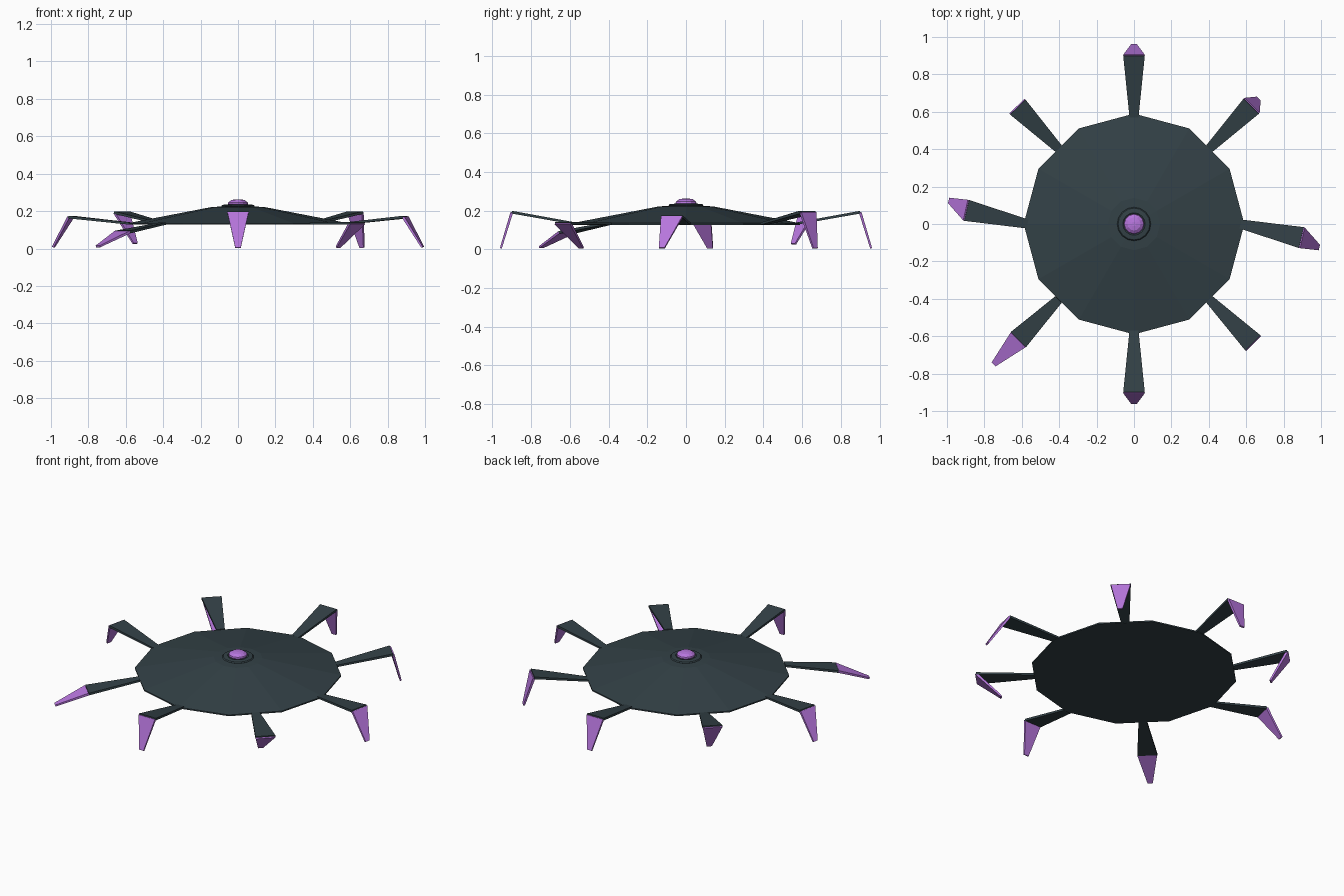
import bpy, bmesh, math
from mathutils import Vector

cube = bpy.data.objects.get("Cube")
if cube:
    bpy.data.objects.remove(cube, do_unlink=True)


def material(name, color):
    m = bpy.data.materials.new(name)
    m.use_nodes = True
    m.diffuse_color = (*color, 1)
    m.node_tree.nodes["Principled BSDF"].inputs["Base Color"].default_value = (*color, 1)
    return m


dark = material("dark slate", (0.033, 0.053, 0.062))
purple = material("purple", (0.47, 0.18, 0.72))


def finish(name, bm, mat):
    bmesh.ops.recalc_face_normals(bm, faces=bm.faces)
    mesh = bpy.data.meshes.new(name)
    bm.to_mesh(mesh)
    bm.free()
    mesh.materials.append(mat)
    obj = bpy.data.objects.new(name, mesh)
    bpy.context.collection.objects.link(obj)
    return obj


def lathe(name, profile, sides, mat):
    """Closed flat-faced solid from (radius, z) rings."""
    bm = bmesh.new()
    rings = []
    for r, z in profile:
        rings.append([bm.verts.new((r * math.cos(math.tau * i / sides),
                                    r * math.sin(math.tau * i / sides), z))
                      for i in range(sides)])
    for a, b in zip(rings, rings[1:]):
        for i in range(sides):
            j = (i + 1) % sides
            bm.faces.new((a[i], a[j], b[j], b[i]))
    bm.faces.new(rings[0])
    bm.faces.new(rings[-1])
    return finish(name, bm, mat)


def blade(name, start, end, widths, thicks, side, mat):
    """Tapered flat bar whose broad face spans the side direction."""
    normal = (end - start).normalized().cross(side).normalized()
    bm = bmesh.new()
    rings = []
    for p, w, t in zip((start, end), widths, thicks):
        rings.append([bm.verts.new(p + side * (w / 2 * u) + normal * (t / 2 * v))
                      for u, v in ((-1, -1), (1, -1), (1, 1), (-1, 1))])
    a, b = rings
    for i in range(4):
        j = (i + 1) % 4
        bm.faces.new((a[i], a[j], b[j], b[i]))
    bm.faces.new(a)
    bm.faces.new(b)
    return finish(name, bm, mat)


# Disc body, collar and central eye
lathe("body", [(0.59, 0.127), (0.59, 0.135), (0.14, 0.222), (0.05, 0.226)], 12, dark)
lathe("collar", [(0.07, 0.215), (0.09, 0.227), (0.085, 0.233), (0.06, 0.236), (0.05, 0.23)], 16, dark)
lathe("eye", [(0.04, 0.226), (0.054, 0.238), (0.052, 0.247), (0.035, 0.259), (0.012, 0.263)], 12, purple)

# Legs: heading in degrees, knee and foot positions
legs = {
    "left": (0, (0.895, -0.073, 0.168), (0.987, -0.125, 0.007)),
    "back_left": (45, (0.627, 0.63, 0.192), (0.663, 0.667, 0.005)),
    "back": (90, (0, 0.9, 0.192), (0, 0.957, 0.005)),
    "back_right": (135, (-0.622, 0.626, 0.192), (-0.55, 0.555, 0.027)),
    "right": (180, (-0.895, 0.073, 0.168), (-0.987, 0.125, 0.007)),
    "front_right": (225, (-0.617, -0.617, 0.088), (-0.749, -0.749, 0.011)),
    "front": (270, (0, -0.9, 0.192), (0, -0.957, 0.005)),
    "front_left": (315, (0.636, -0.636, 0.135), (0.535, -0.54, 0.007)),
}
for name, (angle, knee, foot) in legs.items():
    a = math.radians(angle)
    hip = Vector((0.57 * math.cos(a), 0.57 * math.sin(a), 0.133))
    knee, foot = Vector(knee), Vector(foot)
    out = knee - hip
    side = Vector((-out.y, out.x, 0)).normalized()
    blade(name + "_upper_leg", hip, knee, (0.048, 0.115), (0.012, 0.014), side, dark)
    blade(name + "_lower_leg", knee, foot, (0.113, 0.03), (0.014, 0.01), side, purple)
